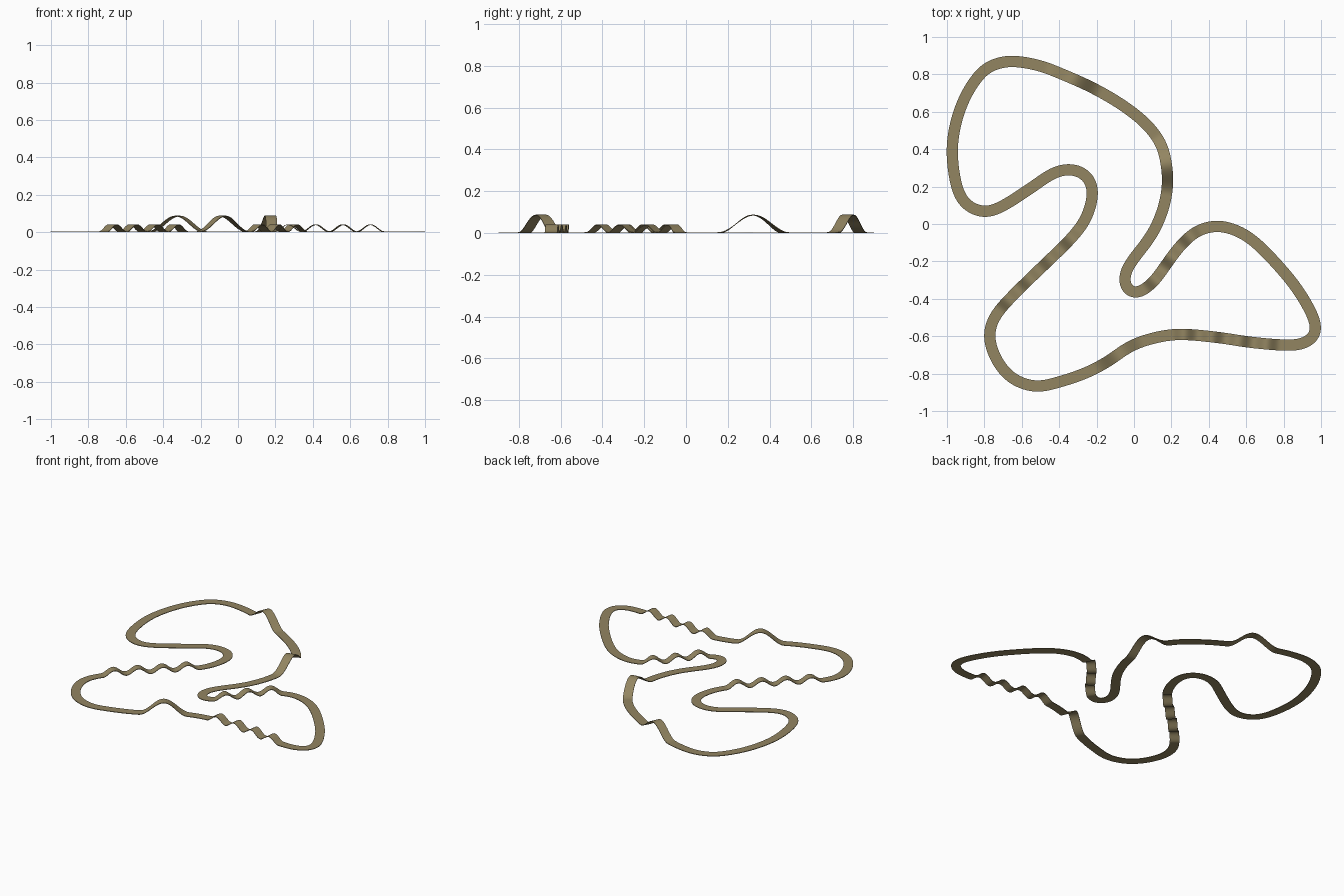
import bpy
import bmesh
import math
from mathutils import Vector

cube = bpy.data.objects.get("Cube")
if cube:
    bpy.data.objects.remove(cube, do_unlink=True)

HALF_WIDTH = 0.03
THICKNESS = 0.004
SAMPLES = 800

# Centre line of the circuit, clockwise from the left side
PATH = [
    (-.972, .37), (-.955, .53), (-.9, .685), (-.815, .81), (-.735, .857), (-.64, .87),
    (-.5, .845), (-.37, .795), (-.235, .735), (-.1, .66), (.02, .575), (.1, .495),
    (.155, .4), (.18, .25), (.165, .115), (.12, -.01), (.065, -.1), (-.005, -.19),
    (-.047, -.265), (-.045, -.335), (0, -.37), (.06, -.347), (.12, -.29),
    (.17, -.22), (.245, -.12), (.335, -.04), (.445, -.011), (.555, -.038),
    (.65, -.1), (.755, -.205), (.86, -.33), (.935, -.45), (.971, -.54), (.96, -.603),
    (.89, -.643), (.79, -.647), (.62, -.632), (.435, -.605), (.235, -.59),
    (.085, -.615), (-.03, -.66), (-.14, -.735), (-.255, -.795), (-.395, -.843),
    (-.525, -.868), (-.65, -.825), (-.735, -.725), (-.773, -.595), (-.73, -.475),
    (-.58, -.315), (-.45, -.19), (-.33, -.07), (-.26, .025), (-.225, .13),
    (-.228, .215), (-.275, .273), (-.35, .292), (-.435, .27), (-.555, .19),
    (-.695, .1), (-.795, .065), (-.89, .1), (-.945, .19),
]

# Humps: centre of the group, number of humps, length of each, height
HUMPS = [
    ((-.33, .77), 1, .33, .084),
    ((.175, .32), 1, .33, .084),
    ((-.085, -.695), 1, .31, .084),
    ((.485, -.61), 4, .148, .038),
    ((-.498, -.243), 4, .155, .038),
    ((.2, -.177), 3, .15, .038),
]


def spline(points, steps=24):
    """Closed smooth curve through the points."""
    pts = [Vector(p) for p in points]
    n = len(pts)
    curve = []
    for i in range(n):
        a, b, c, d = (pts[(i + k - 1) % n] for k in range(4))
        for s in range(steps):
            t = s / steps
            curve.append(0.5 * (2 * b + (c - a) * t
                                + (2 * a - 5 * b + 4 * c - d) * t ** 2
                                + (3 * b - a - 3 * c + d) * t ** 3))
    return curve


def resample(curve, count):
    """Evenly spaced points on a closed curve, and the curve length."""
    ring = curve + [curve[0]]
    lengths = [(q - p).length for p, q in zip(ring, ring[1:])]
    total = sum(lengths)
    result, seg, start = [], 0, 0.0
    for i in range(count):
        target = total * i / count
        while start + lengths[seg] < target:
            start += lengths[seg]
            seg += 1
        result.append(ring[seg].lerp(ring[seg + 1], (target - start) / lengths[seg]))
    return result, total


def relax(points, passes):
    """Even out small wobbles in a closed curve."""
    for _ in range(passes):
        n = len(points)
        points = [(points[i - 1] + 2 * points[i] + points[(i + 1) % n]) / 4
                  for i in range(n)]
    return points


def hump_heights(points, total):
    """Height of the road at each point."""
    n = len(points)
    heights = [0.0] * n
    for centre, count, length, height in HUMPS:
        middle = min(range(n), key=lambda i: (points[i] - Vector(centre)).length)
        reach = count * length / 2
        for i in range(n):
            offset = ((i - middle + n // 2) % n - n // 2) * total / n
            if abs(offset) < reach:
                phase = (offset + reach) / length
                heights[i] = height * math.sin(math.pi * phase) ** 2
    return heights


def make_material(name, color):
    mat = bpy.data.materials.new(name)
    mat.use_nodes = True
    mat.diffuse_color = color
    for node in mat.node_tree.nodes:
        if node.type == 'BSDF_PRINCIPLED':
            node.inputs["Base Color"].default_value = color
            node.inputs["Roughness"].default_value = 0.8
    return mat


# Thin road slab, level from edge to edge
centre_line, _ = resample(spline(PATH), SAMPLES)
centre_line, road_length = resample(relax(centre_line, 16), SAMPLES)
heights = hump_heights(centre_line, road_length)

bm = bmesh.new()
sections = []
for i, point in enumerate(centre_line):
    along = (centre_line[(i + 1) % SAMPLES] - centre_line[i - 1]).normalized()
    side = Vector((-along.y, along.x)) * HALF_WIDTH
    low, high = heights[i], heights[i] + THICKNESS
    corners = [(point - side, high), (point + side, high),
               (point + side, low), (point - side, low)]
    sections.append([bm.verts.new((p.x, p.y, z)) for p, z in corners])
for i in range(SAMPLES):
    here, ahead = sections[i], sections[(i + 1) % SAMPLES]
    for k in range(4):
        m = (k + 1) % 4
        bm.faces.new((here[k], ahead[k], ahead[m], here[m]))

mesh = bpy.data.meshes.new("race_track")
bm.to_mesh(mesh)
bm.free()
mesh.materials.append(make_material("sandy_dirt", (0.29, 0.235, 0.12, 1.0)))
track = bpy.data.objects.new("race_track", mesh)
bpy.context.collection.objects.link(track)

bpy.context.view_layer.objects.active = track
track.select_set(True)
bpy.ops.object.shade_smooth_by_angle()
